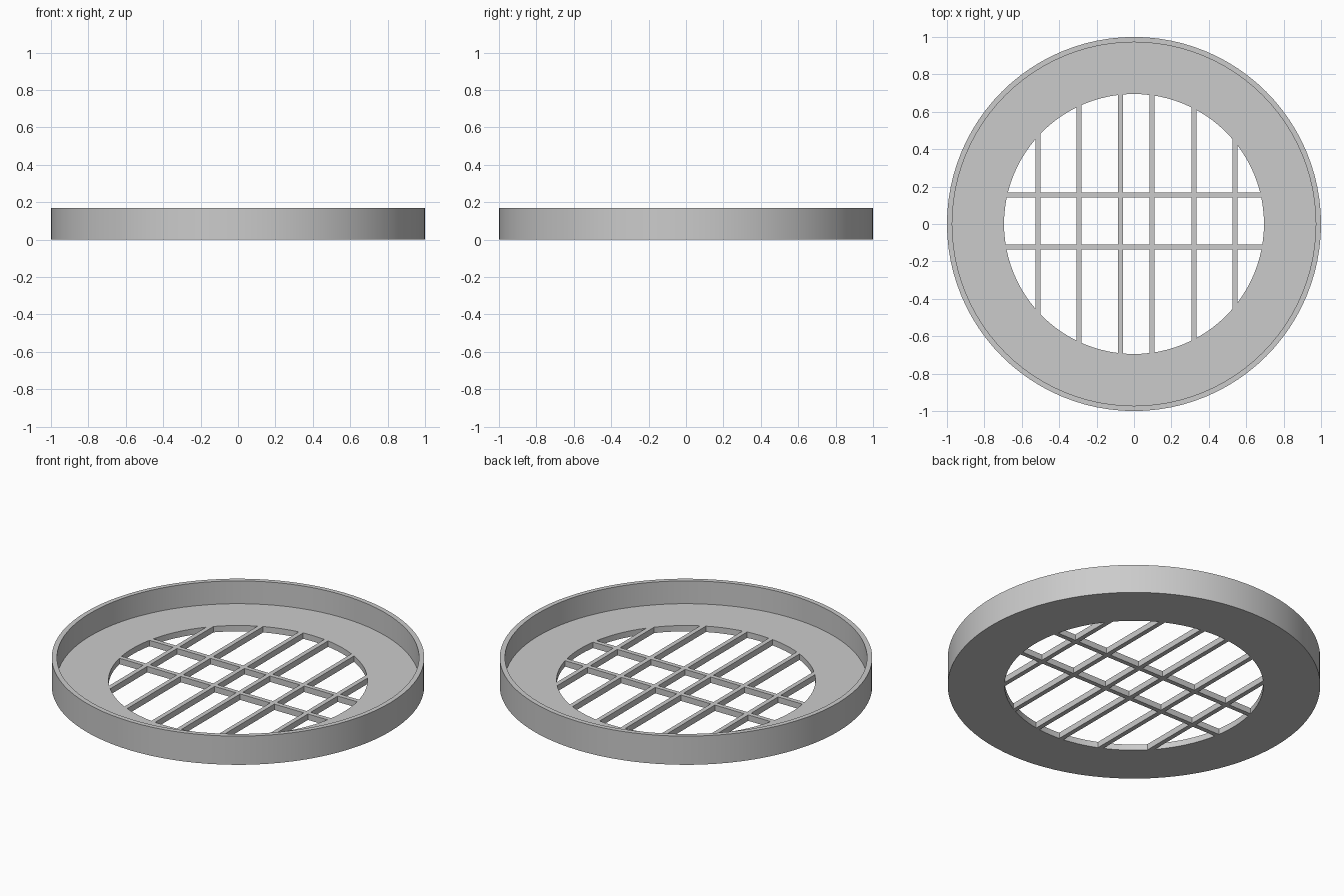
import bpy, bmesh, math

if "Cube" in bpy.data.objects:
    bpy.data.objects.remove(bpy.data.objects["Cube"], do_unlink=True)

SEGMENTS = 96
HEIGHT, FLOOR = 0.17, 0.035
OUTER, INNER, HOLE = 1.0, 0.972, 0.695
HALF_BAR = 0.0135

grey = bpy.data.materials.new("plain grey")
grey.use_nodes = True
colour = (0.6, 0.6, 0.6, 1)
grey.diffuse_color = colour
grey.node_tree.nodes["Principled BSDF"].inputs["Base Color"].default_value = colour


def finish(bm, name):
    bmesh.ops.recalc_face_normals(bm, faces=bm.faces)
    mesh = bpy.data.meshes.new(name)
    bm.to_mesh(mesh)
    bm.free()
    mesh.materials.append(grey)
    obj = bpy.data.objects.new(name, mesh)
    bpy.context.collection.objects.link(obj)
    return obj


def prism(bm, corners):
    """Upright block from the base plane to floor level."""
    face = bm.faces.new([bm.verts.new((x, y, 0)) for x, y in corners])
    top = bmesh.ops.extrude_face_region(bm, geom=[face])["geom"]
    verts = [v for v in top if isinstance(v, bmesh.types.BMVert)]
    bmesh.ops.translate(bm, vec=(0, 0, FLOOR), verts=verts)


def reach(offset):
    """Half the chord of the opening, ending just inside the rim."""
    return math.sqrt((HOLE + 0.001) ** 2 - offset ** 2)


# Round tray: closed profile swept about z
profile = [(HOLE, 0), (OUTER, 0), (OUTER, HEIGHT),
           (INNER, HEIGHT), (INNER, FLOOR), (HOLE, FLOOR)]
bm = bmesh.new()
rings = []
for i in range(SEGMENTS):
    a = math.tau * i / SEGMENTS
    rings.append([bm.verts.new((r * math.cos(a), r * math.sin(a), z)) for r, z in profile])
for i, ring in enumerate(rings):
    following = rings[(i + 1) % SEGMENTS]
    for j in range(len(profile)):
        k = (j + 1) % len(profile)
        bm.faces.new((ring[j], following[j], following[k], ring[k]))
tray = finish(bm, "round_tray")
bpy.ops.object.select_all(action="DESELECT")
tray.select_set(True)
bpy.context.view_layer.objects.active = tray
bpy.ops.object.shade_smooth_by_angle(angle=math.radians(30))

# Lengthwise bars, with ends following the round opening
long_bars = [-0.513, -0.294, -0.071, 0.096, 0.320, 0.540]
bm = bmesh.new()
for x in long_bars:
    a, b = x - HALF_BAR, x + HALF_BAR
    prism(bm, [(a, -reach(a)), (b, -reach(b)), (b, reach(b)), (a, reach(a))])
finish(bm, "lengthwise_bars")

# Cross bars, split into pieces that fit between the lengthwise bars
bm = bmesh.new()
for y in (-0.123, 0.156):
    a, b = y - HALF_BAR, y + HALF_BAR
    starts = [(-reach(a), -reach(b))] + [(x + HALF_BAR,) * 2 for x in long_bars]
    ends = [(x - HALF_BAR,) * 2 for x in long_bars] + [(reach(a), reach(b))]
    for (x0a, x0b), (x1a, x1b) in zip(starts, ends):
        prism(bm, [(x0a, a), (x1a, a), (x1b, b), (x0b, b)])
finish(bm, "cross_bars")
